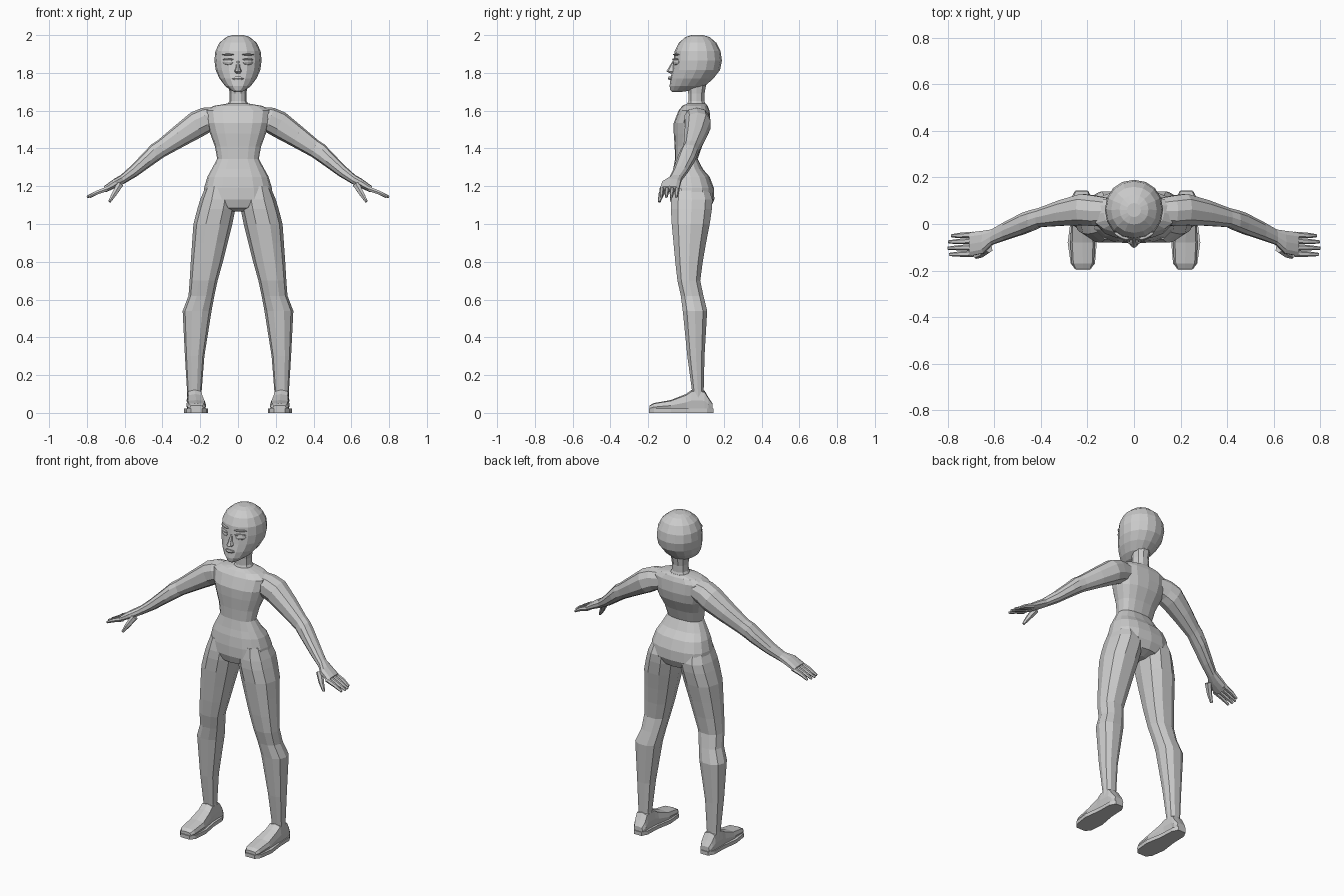
import bpy, bmesh, math
from mathutils import Vector as V

grey = bpy.data.materials.new("light grey")
grey.diffuse_color = (0.6, 0.6, 0.6, 1)


def finish(bm, name, mirror=False):
    bmesh.ops.recalc_face_normals(bm, faces=bm.faces)
    me = bpy.data.meshes.new(name)
    bm.to_mesh(me)
    bm.free()
    me.materials.append(grey)
    ob = bpy.data.objects.new(name, me)
    bpy.context.collection.objects.link(ob)
    if mirror:
        ob.modifiers.new("mirror", 'MIRROR').use_mirror_merge = False
    return ob


def ring(c, u, v, n, p):
    """Superellipse section around c with half axes u and v."""
    f = lambda t: math.copysign(abs(t) ** (2 / p), t) if abs(t) > 1e-6 else 0
    a = [2 * math.pi * i / n for i in range(n)]
    return [V(c) + V(u) * f(math.cos(t)) + V(v) * f(math.sin(t)) for t in a]


def loft(name, rings, mirror=False):
    bm = bmesh.new()
    rows = [[bm.verts.new(p) for p in r] for r in rings]
    for a, b in zip(rows, rows[1:]):
        for i in range(len(a)):
            j = (i + 1) % len(a)
            bm.faces.new((a[i], a[j], b[j], b[i]))
    bm.faces.new(rows[0])
    bm.faces.new(rows[-1])
    return finish(bm, name, mirror)


def stack(name, rows, n, p=2.2, mirror=False):
    """Horizontal sections: z, x0, x1, y front, y back."""
    loft(name, [ring(((x0 + x1) / 2, (f + b) / 2, z), ((x1 - x0) / 2, 0, 0),
                     (0, (b - f) / 2, 0), n, p) for z, x0, x1, f, b in rows], mirror)


def sym(rows):
    return [(z, -w, w, f, b) for z, w, f, b in rows]


def tube(name, pts, r, n=6):
    """Tapered digit along pts in mirrored pairs."""
    d = (V(pts[-1]) - V(pts[0])).normalized()
    u = V((0, 1, 0))
    u = (u - d * u.dot(d)).normalized()
    w = d.cross(u)
    loft(name, [ring(q, u * s, w * s, n, 2) for q, s in zip(pts, r)], True)


# head and neck
stack("head", sym([(2.0, .03, .03, .09), (1.99, .062, -.002, .125), (1.96, .098, -.038, .16),
                   (1.915, .12, -.06, .183), (1.865, .125, -.066, .19), (1.815, .118, -.073, .18),
                   (1.77, .098, -.082, .145), (1.73, .068, -.087, .10),
                   (1.708, .038, -.083, .04), (1.70, .02, -.075, -.02)]), 16, 2.1)
stack("neck", sym([(1.77, .052, .0, .115), (1.69, .045, .01, .10),
                   (1.65, .046, .01, .10), (1.61, .07, -.005, .115)]), 10)

# torso from shoulders to crotch
stack("torso", sym([(1.637, .06, .005, .105), (1.625, .13, -.02, .115), (1.60, .175, -.04, .125),
                    (1.535, .165, -.065, .13), (1.48, .148, -.065, .12), (1.41, .122, -.06, .085),
                    (1.345, .11, -.058, .062), (1.29, .14, -.068, .09), (1.25, .162, -.078, .125),
                    (1.19, .18, -.085, .148), (1.13, .185, -.085, .15), (1.085, .10, -.07, .13),
                    (1.065, .03, -.03, .08)]), 16, 2.5)

# legs
stack("leg", [(1.20, .03, .17, -.07, .12), (1.13, .008, .2, -.083, .145),
              (1.08, .014, .215, -.085, .142), (1.0, .03, .236, -.08, .13),
              (.9, .055, .243, -.07, .11), (.8, .08, .25, -.06, .092),
              (.7, .108, .256, -.048, .078), (.62, .125, .262, -.03, .095),
              (.54, .14, .293, -.02, .115), (.3, .178, .281, .005, .10),
              (.12, .192, .27, .03, .095), (.06, .192, .268, .03, .10)], 10, 2.3, True)

# shoes: upper as sections along y, sole as a flat slab
upper = [(-.192, .22, .036, .04), (-.17, .22, .048, .052), (-.08, .221, .053, .068),
         (0, .226, .044, .10), (.03, .229, .043, .122), (.098, .229, .041, .118),
         (.12, .226, .04, .08), (.14, .225, .03, .05)]
loft("shoe_upper", [ring((cx, y, h / 2 + .005), (w, 0, 0), (0, 0, h / 2 - .005), 8, 4)
                    for y, cx, w, h in upper], True)
sole = [(.19, -.197), (.25, -.197), (.272, -.17), (.285, -.08), (.272, .02), (.27, .11),
        (.25, .145), (.2, .145), (.182, .11), (.178, .02), (.16, -.08), (.168, -.17)]
loft("shoe_sole", [[V((x, y, z)) for x, y in sole] for z in (0, .022)], True)

# arms: upper and lower silhouette points, y front, y back
arm = [(.09, 1.622, .09, 1.51, 0, .11), (.19, 1.615, .15, 1.485, -.012, .125),
       (.25, 1.59, .19, 1.462, -.008, .132), (.34, 1.515, .285, 1.412, -.01, .105),
       (.425, 1.443, .385, 1.358, -.015, .07), (.46, 1.42, .415, 1.338, -.03, .062),
       (.495, 1.382, .455, 1.31, -.045, .05), (.57, 1.305, .535, 1.253, -.07, .01),
       (.62, 1.26, .6, 1.215, -.09, -.022), (.655, 1.24, .64, 1.195, -.128, -.027),
       (.71, 1.2, .70, 1.168, -.14, -.034)]
loft("arm", [ring(((a + c) / 2, (f + k) / 2, (b + d) / 2), ((a - c) / 2, 0, (b - d) / 2),
                  (0, (k - f) / 2, 0), 10, 2.3) for a, b, c, d, f, k in arm], True)

# fingers and thumb
for i, (y, tip) in enumerate([(-.047, .785), (-.073, .797), (-.1, .8), (-.127, .793)]):
    tube(f"finger_{i + 1}", [(.69, y, 1.187), (.745, y - .002, 1.167), (tip, y - .004, 1.143)],
         (.014, .012, .007))
tube("thumb", [(.625, -.105, 1.21), (.655, -.13, 1.16), (.68, -.142, 1.118)], (.02, .015, .008))

# nose wedge, lips, eyes and brows
stack("nose", sym([(1.865, .008, -.07, -.04), (1.825, .013, -.094, -.04),
                   (1.808, .02, -.104, -.04), (1.798, .015, -.085, -.04)]), 8, 2)
loft("lips", [ring((x, y, 1.771), (0, .009 * s, 0), (0, 0, .011 * s), 6, 2)
              for x, y, s in [(-.034, -.072, .2), (-.015, -.083, .9), (0, -.087, 1),
                              (.015, -.083, .9), (.034, -.072, .2)]])
for nm, z, h, y, w in [("eye", 1.857, .018, -.052, .026), ("eyelid", 1.872, .005, -.056, .028),
                       ("brow", 1.897, .005, -.052, .032)]:
    loft(nm, [ring((.053 + w * t, y + .014 * t, z), (0, .012 * s, 0), (0, 0, h * s), 8, 2)
              for t, s in [(-1, .2), (-.6, .8), (0, 1), (.6, .8), (1, .2)]], True)
